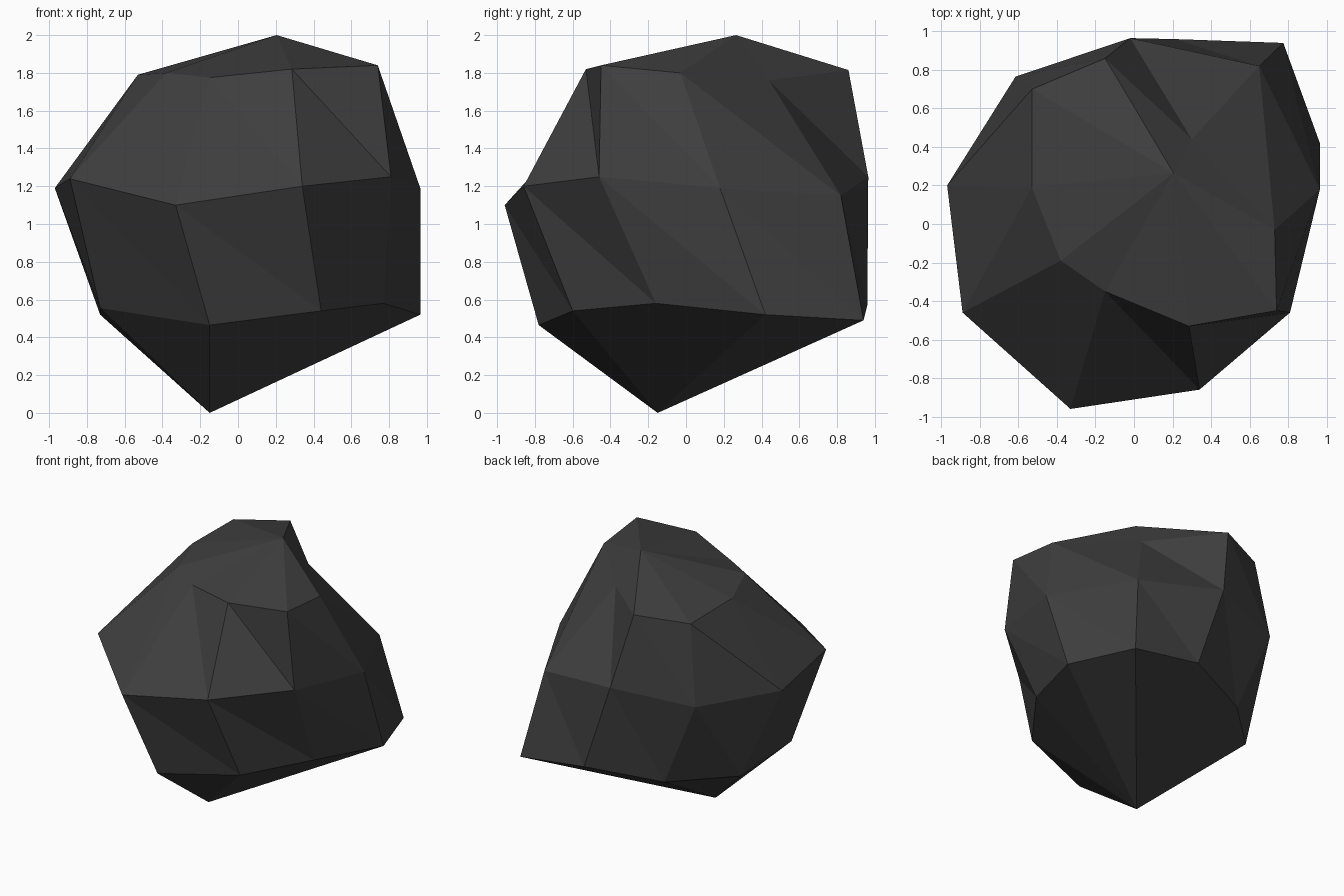
import bpy
import bmesh

# Remove the default cube only
default_cube = bpy.data.objects.get("Cube")
if default_cube:
    bpy.data.objects.remove(default_cube, do_unlink=True)


def flat_material(name, colour):
    material = bpy.data.materials.new(name)
    material.use_nodes = True
    material.diffuse_color = colour
    shader = material.node_tree.nodes["Principled BSDF"]
    shader.inputs["Base Color"].default_value = colour
    shader.inputs["Roughness"].default_value = 0.9
    return material


# Rough outlines of the boulder, each running counter-clockwise from the front
lower_outline = [
    (-.15, -.78, .465), (.44, -.6, .54), (.77, -.16, .58),
    (.965, .42, .52), (.775, .94, .49), (.21, .96, .57),
    (-.33, .74, .51), (-.73, .36, .52), (-.73, -.26, .555)]
middle_outline = [
    (-.33, -.96, 1.1), (.34, -.86, 1.2), (.81, -.46, 1.25),
    (.965, .18, 1.19), (.65, .82, 1.15), (-.02, .965, 1.25),
    (-.615, .765, 1.18), (-.97, .2, 1.19), (-.89, -.46, 1.24)]
upper_outline = [
    (-.15, -.35, 1.775), (.285, -.53, 1.82), (.74, -.45, 1.84),
    (.73, -.03, 1.8), (.3, .44, 1.76), (-.15, .86, 1.815),
    (-.53, .7, 1.785), (-.53, .19, 1.79), (-.38, -.19, 1.8)]

bm = bmesh.new()
rings = [[bm.verts.new(point) for point in outline]
         for outline in (lower_outline, middle_outline, upper_outline)]
bottom_tip = bm.verts.new((-.15, -.15, 0))
top_peak = bm.verts.new((.205, .265, 2))
count = len(lower_outline)


def bridge(below, above):
    """Join two outlines with a band of triangles."""
    for i in range(count):
        j = (i + 1) % count
        bm.faces.new((below[i], below[j], above[i]))
        bm.faces.new((below[j], above[j], above[i]))


# Side bands
bridge(rings[0], rings[1])
bridge(rings[1], rings[2])

# Pointed underside and low crown
for i in range(count):
    j = (i + 1) % count
    bm.faces.new((bottom_tip, rings[0][j], rings[0][i]))
    bm.faces.new((top_peak, rings[2][i], rings[2][j]))

bmesh.ops.recalc_face_normals(bm, faces=bm.faces[:])
mesh = bpy.data.meshes.new("boulder")
bm.to_mesh(mesh)
bm.free()

# Faceted boulder in one dark stone colour
mesh.materials.append(flat_material("dark grey stone", (.05, .05, .05, 1)))
boulder = bpy.data.objects.new("boulder", mesh)
bpy.context.scene.collection.objects.link(boulder)
